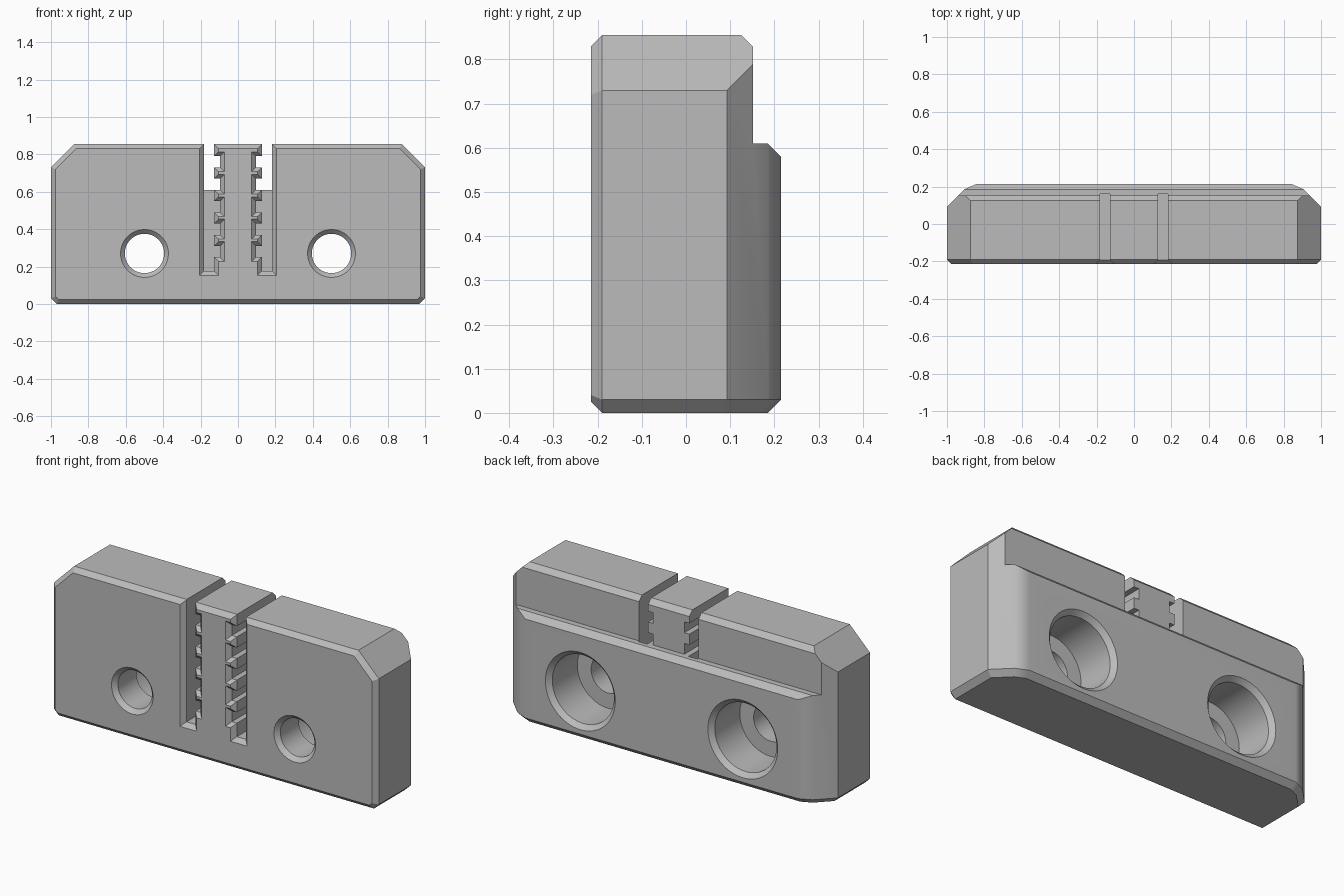
import bpy, bmesh, math
from mathutils import Vector

if "Cube" in bpy.data.objects:
    bpy.data.objects.remove(bpy.data.objects["Cube"], do_unlink=True)

grey = bpy.data.materials.new("plain grey")
grey.use_nodes = True
colour = (0.5, 0.5, 0.5, 1)
grey.diffuse_color = colour
grey.node_tree.nodes["Principled BSDF"].inputs["Base Color"].default_value = colour


def finish(bm, name):
    bmesh.ops.recalc_face_normals(bm, faces=bm.faces)
    mesh = bpy.data.meshes.new(name)
    bm.to_mesh(mesh)
    bm.free()
    mesh.materials.append(grey)
    ob = bpy.data.objects.new(name, mesh)
    bpy.context.collection.objects.link(ob)
    return ob


def loft(name, rings):
    """Closed solid through a row of equal-sized point rings."""
    bm = bmesh.new()
    rows = [[bm.verts.new(p) for p in ring] for ring in rings]
    for a, b in zip(rows, rows[1:]):
        for i in range(len(a)):
            j = (i + 1) % len(a)
            bm.faces.new((a[i], a[j], b[j], b[i]))
    bm.faces.new(rows[0])
    bm.faces.new(rows[-1])
    return finish(bm, name)


def carve(target, cutter):
    cutter.hide_render = True
    mod = target.modifiers.new("cut", "BOOLEAN")
    mod.operation, mod.solver, mod.object = "DIFFERENCE", "EXACT", cutter
    bpy.context.view_layer.objects.active = target
    bpy.ops.object.modifier_apply(modifier=mod.name)
    bpy.data.objects.remove(cutter, do_unlink=True)


# Stepped side profile (y, z), extruded across the width
profile = [(-.215, .025), (-.19, 0), (.185, 0), (.215, .03), (.215, .58), (.185, .61),
           (.152, .61), (.152, .828), (.125, .855), (-.19, .855), (-.215, .83)]
body = loft("clamp_block", [[(x, y, z) for y, z in profile] for x in (-1, 1)])

# Trim the ends: each entry is a point on the plane and its outward direction
r = math.sqrt(2)
trims = [
    ((1, .093, 0), (1, 1, 0)),            # back corner
    ((.908, .185, 0), (.03, .068, 0)),    # shallow blend into the back
    ((1, 0, .73), (1, 0, 1)),             # top corner
    ((1, 0, .03), (1, 0, -1)),            # bottom corner
    ((1, -.19, 0), (1, -1, 0)),           # front edge of the end
    ((1, -.19, .73), (1, -r, 1)),         # front edge of the top corner
    ((1, -.19, .03), (1, -r, -1)),        # front edge of the bottom corner
    ((1, .093, .03), (1, 1, -r)),         # bottom edge of the back corner
    ((.908, .185, .03), (.404, .915, -1)),
]
bm = bmesh.new()
bm.from_mesh(body.data)
for side in (-1, 1):
    for point, normal in trims:
        flip = Vector((side, 1, 1))
        bmesh.ops.bisect_plane(bm, geom=bm.verts[:] + bm.edges[:] + bm.faces[:], dist=1e-5,
                               plane_co=Vector(point) * flip,
                               plane_no=(Vector(normal) * flip).normalized(), clear_outer=True)
        bmesh.ops.holes_fill(bm, edges=[e for e in bm.edges if e.is_boundary], sides=0)
bmesh.ops.remove_doubles(bm, verts=bm.verts, dist=1e-4)
bmesh.ops.recalc_face_normals(bm, faces=bm.faces)
bm.to_mesh(body.data)
bm.free()


def flared_box(name, side, x0, x1, z0, z1):
    """Box cutter that widens at the front to leave a chamfer."""
    def ring(y, g):
        return [(side * x, y, z) for x, z in
                ((x0 - g, z0 - g), (x1 + g, z0 - g), (x1 + g, z1 + g), (x0 - g, z1 + g))]
    return loft(name, [ring(-.225, .033), ring(-.192, 0), ring(.16, 0)])


def bolt_hole(x, z, steps, sides=64):
    """Round cutter from (y, radius) steps."""
    turns = [math.tau * i / sides for i in range(sides)]
    return loft("bolt_hole", [[(x + rad * math.cos(t), y, z + rad * math.sin(t)) for t in turns]
                              for y, rad in steps])


hole_steps = [(-.235, .148), (-.192, .105), (-.03, .105), (-.03, .19),
              (.19, .19), (.235, .235)]
for side in (-1, 1):
    # Counterbored bolt hole
    carve(body, bolt_hole(side * .5, .27, hole_steps))
    # Toothed belt slot
    carve(body, flared_box("slot", side, .127, .183, .175, 1))
    for i in range(5):
        z = .76 - .12 * i
        carve(body, flared_box("tooth_gap", side, .096, .15, z - .03, z + .03))

# Smooth bores and crisp edges
bpy.ops.object.select_all(action="DESELECT")
body.select_set(True)
bpy.context.view_layer.objects.active = body
bpy.ops.object.shade_smooth_by_angle(angle=math.radians(25))
weighted = body.modifiers.new("weighted_normals", "WEIGHTED_NORMAL")
weighted.keep_sharp = True
